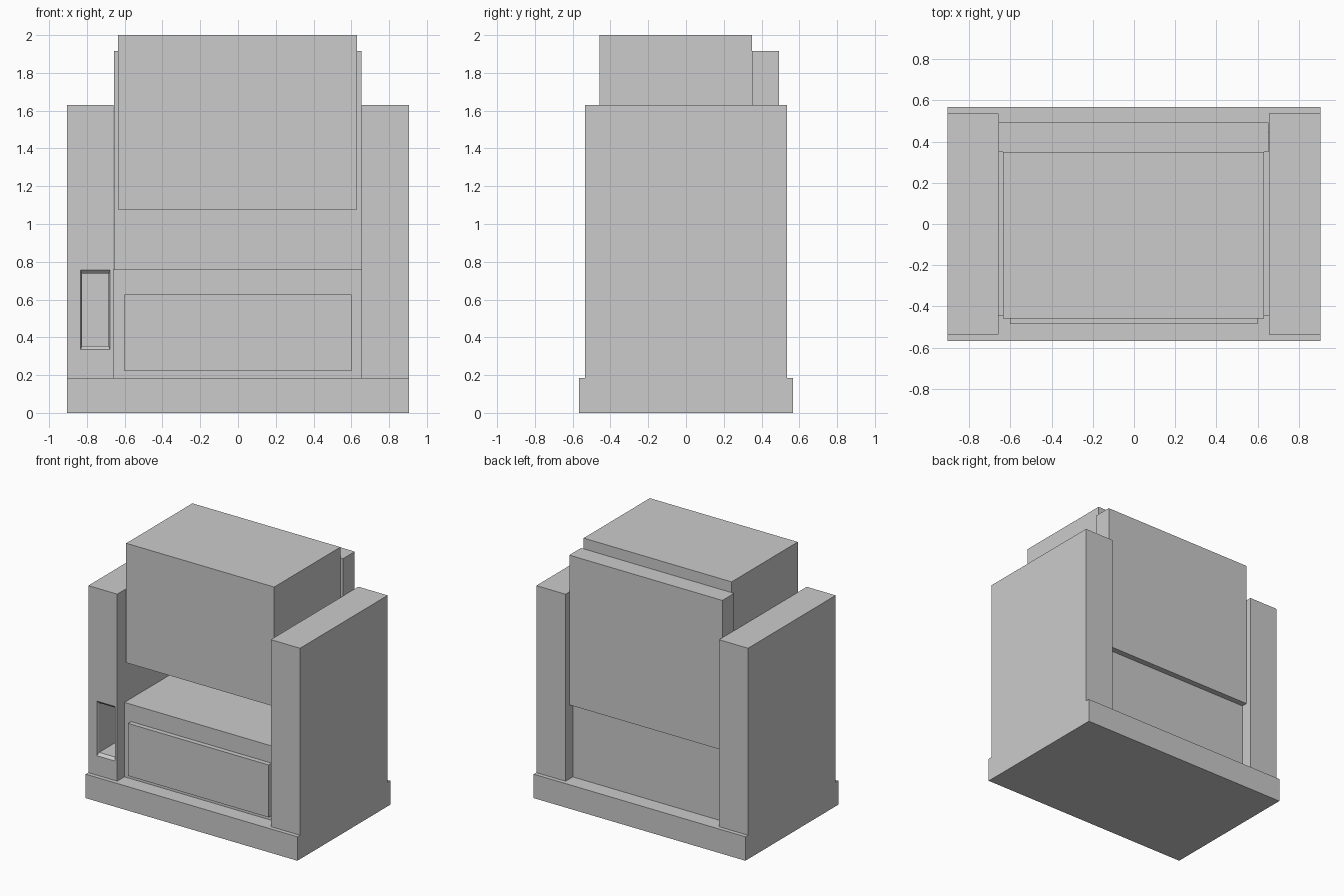
import bpy
import bmesh

old = bpy.data.objects.get("Cube")
if old:
    bpy.data.objects.remove(old, do_unlink=True)

grey = bpy.data.materials.new("plain grey")
grey.use_nodes = True
colour = (0.6, 0.6, 0.6, 1)
grey.diffuse_color = colour
grey.node_tree.nodes["Principled BSDF"].inputs["Base Color"].default_value = colour


def finish(name, bm):
    bmesh.ops.recalc_face_normals(bm, faces=bm.faces)
    mesh = bpy.data.meshes.new(name)
    bm.to_mesh(mesh)
    bm.free()
    mesh.materials.append(grey)
    obj = bpy.data.objects.new(name, mesh)
    bpy.context.collection.objects.link(obj)
    return obj


def box(name, x, y, z):
    """Box spanning the given (low, high) pairs."""
    bm = bmesh.new()
    bmesh.ops.create_cube(bm, size=1)
    for v in bm.verts:
        v.co = [pair[c > 0] for pair, c in zip((x, y, z), v.co)]
    return finish(name, bm)


def pocket_cutter(name, sections):
    """Loft of rectangles, each (y, x pair, z pair), running front to back."""
    bm = bmesh.new()
    rings = []
    for y, (x0, x1), (z0, z1) in sections:
        corners = ((x0, z0), (x1, z0), (x1, z1), (x0, z1))
        rings.append([bm.verts.new((x, y, z)) for x, z in corners])
    for a, b in zip(rings, rings[1:]):
        for i in range(4):
            j = (i + 1) % 4
            bm.faces.new((a[i], a[j], b[j], b[i]))
    bm.faces.new(rings[0])
    bm.faces.new(rings[-1])
    return finish(name, bm)


# Plinth and the two side walls
box("base", (-0.905, 0.905), (-0.567, 0.567), (0, 0.185))
right_wall = box("right_side_wall", (-0.905, -0.658), (-0.535, 0.535), (0.185, 1.63))
box("left_side_wall", (0.655, 0.905), (-0.535, 0.535), (0.185, 1.63))

# Lower cabinet with its raised front panel
box("lower_cabinet", (-0.658, 0.655), (-0.447, 0.447), (0.185, 0.76))
box("front_panel", (-0.602, 0.6), (-0.484, -0.447), (0.222, 0.627))

# Upper block and the slab behind it
box("upper_block", (-0.635, 0.63), (-0.458, 0.35), (1.077, 2))
box("back_panel", (-0.656, 0.653), (0.35, 0.493), (0.76, 1.917))

# Deep pocket with a chamfered mouth in the right wall
outer = ((-0.833, -0.678), (0.335, 0.757))
inner = ((-0.826, -0.685), (0.355, 0.737))
cutter = pocket_cutter("pocket_cutter", [(-0.6, *outer), (-0.535, *outer),
                                         (-0.515, *inner), (-0.25, *inner)])
cutter.hide_render = True
cutter.hide_set(True)
cut = right_wall.modifiers.new("pocket", 'BOOLEAN')
cut.operation = 'DIFFERENCE'
cut.solver = 'EXACT'
cut.object = cutter
